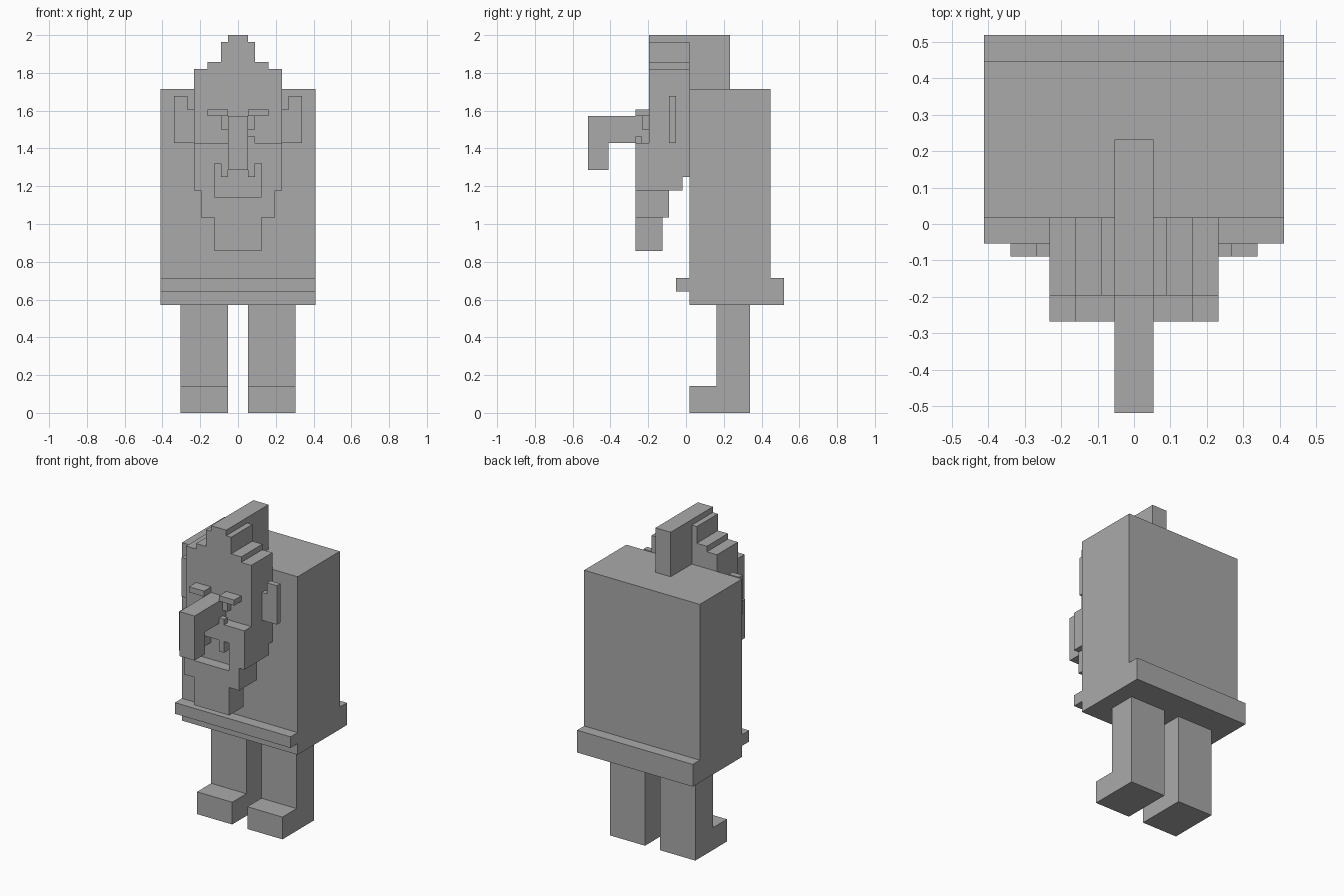
import bpy
import bmesh
from mathutils import Vector

cube = bpy.data.objects.get("Cube")
if cube:
    bpy.data.objects.remove(cube, do_unlink=True)

U = 2 / 56  # one block unit; all sizes below are in blocks

grey = bpy.data.materials.new("plain_grey")
grey.use_nodes = True
grey.diffuse_color = (0.4, 0.4, 0.4, 1)
grey.node_tree.nodes["Principled BSDF"].inputs["Base Color"].default_value = (0.4, 0.4, 0.4, 1)


def prism(name, profile, axis, lo, hi, mirror=False):
    """Extrude a flat profile: (x, z) points along y, or (y, z) points along x."""
    bm = bmesh.new()
    place = (lambda a, b: (lo, a, b)) if axis == "x" else (lambda a, b: (a, lo, b))
    step = Vector((hi - lo, 0, 0) if axis == "x" else (0, hi - lo, 0))
    base = bm.faces.new([bm.verts.new(place(a, b)) for a, b in profile])
    out = bmesh.ops.extrude_face_region(bm, geom=[base], use_keep_orig=True)
    bmesh.ops.translate(bm, vec=step, verts=[v for v in out["geom"] if isinstance(v, bmesh.types.BMVert)])
    bmesh.ops.recalc_face_normals(bm, faces=bm.faces[:])
    if mirror:  # open the seam so the halves weld cleanly
        seam = [f for f in bm.faces if all(abs(v.co.x) < 1e-5 for v in f.verts)]
        bmesh.ops.delete(bm, geom=seam, context="FACES")
    bmesh.ops.scale(bm, vec=(U, U, U), verts=bm.verts[:])
    mesh = bpy.data.meshes.new(name)
    bm.to_mesh(mesh)
    bm.free()
    mesh.materials.append(grey)
    obj = bpy.data.objects.new(name, mesh)
    bpy.context.collection.objects.link(obj)
    if mirror:
        mod = obj.modifiers.new("Mirror", "MIRROR")
        mod.use_clip = True
    return obj


def box(name, x, y, z, mirror=False):
    rect = [(x[0], z[0]), (x[1], z[0]), (x[1], z[1]), (x[0], z[1])]
    return prism(name, rect, "y", y[0], y[1], mirror)


# Body with its belt, as one side profile
prism("body", [(.5, 16), (14.5, 16), (14.5, 20), (12.5, 20), (12.5, 48), (.5, 48),
               (.5, 20), (-1.5, 20), (-1.5, 18), (.5, 18)], "x", -11.5, 11.5)

# Legs with feet
prism("legs", [(.5, 0), (9.5, 0), (9.5, 16), (4.5, 16), (4.5, 4), (.5, 4)],
      "x", 1.5, 8.5, mirror=True)

# Stepped skull and the crest running back over the body
prism("skull", [(0, 35), (6.5, 35), (6.5, 51), (4.5, 51), (4.5, 52), (2.5, 52),
                (2.5, 55), (0, 55)], "y", -5.5, .5, mirror=True)
box("crest", (-1.5, 1.5), (-5.5, 6.5), (48, 56))

# Jaw and beard behind the face, stepping forward as they go down
for name, half, back, z in [("jaw", 6.5, -.5, (33, 35)),
                            ("upper_beard", 5.5, -2.5, (29, 33)),
                            ("lower_beard", 3.5, -3.5, (24, 29))]:
    box(name, (-half, half), (-5.5, back), z)

# Raised lower face with the mouth opening and two hanging teeth
prism("lower_face", [(0, 24), (3.5, 24), (3.5, 29), (5.5, 29), (5.5, 33), (6.5, 33),
                     (6.5, 40), (0, 40), (0, 37), (1.5, 37), (1.5, 35), (2.5, 35),
                     (2.5, 37), (3.5, 37), (3.5, 32), (0, 32)], "y", -7.5, -5.5, mirror=True)

# Hooked nose
prism("nose", [(-14.5, 36), (-11.5, 36), (-11.5, 40), (-5.5, 40), (-5.5, 44), (-14.5, 44)],
      "x", -1.5, 1.5)

# Brows, eyes, cheek mark and ears
box("brows", (1.5, 4.5), (-7.5, -5.5), (44, 45), mirror=True)
box("eyes", (1.5, 2.5), (-6.5, -5.5), (42, 44), mirror=True)
box("cheek_mark", (1.5, 2.5), (-7.5, -6.5), (40, 41))
prism("ears", [(6.5, 40), (9.5, 40), (9.5, 47), (7.5, 47), (7.5, 45), (6.5, 45)],
      "y", -2.5, -1.5, mirror=True)
